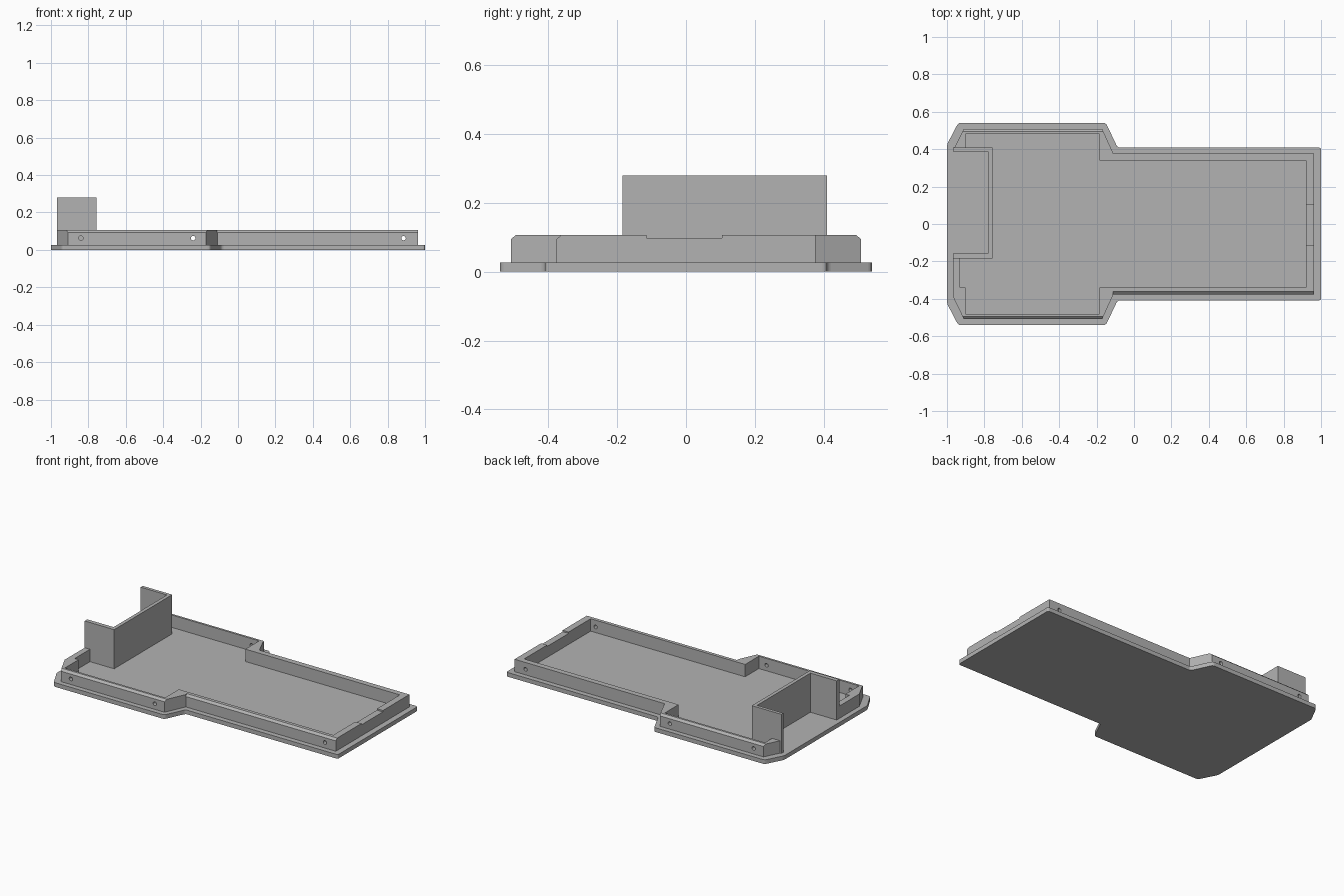
import bpy, bmesh
from math import pi
from mathutils import Matrix

if "Cube" in bpy.data.objects:
    bpy.data.objects.remove(bpy.data.objects["Cube"])

grey = bpy.data.materials.new("plain grey")
grey.use_nodes = True
GREY = (0.45, 0.45, 0.45, 1)
grey.diffuse_color = GREY
grey.node_tree.nodes["Principled BSDF"].inputs["Base Color"].default_value = GREY

FLOOR, RIM, TALL = 0.027, 0.107, 0.28


def finish(name, bm):
    bmesh.ops.recalc_face_normals(bm, faces=bm.faces)
    mesh = bpy.data.meshes.new(name)
    bm.to_mesh(mesh)
    bm.free()
    mesh.materials.append(grey)
    obj = bpy.data.objects.new(name, mesh)
    bpy.context.collection.objects.link(obj)
    return obj


def prism(name, outline, z0, z1, rounding=0):
    """Extrude a plan outline upward, optionally rounding its upright corners."""
    bm = bmesh.new()
    face = bm.faces.new([bm.verts.new((x, y, z0)) for x, y in outline])
    top = bmesh.ops.extrude_face_region(bm, geom=[face])["geom"]
    for v in top:
        if isinstance(v, bmesh.types.BMVert):
            v.co.z = z1
    if rounding:
        upright = [e for e in bm.edges
                   if abs(e.verts[0].co.z - e.verts[1].co.z) > 0.001]
        bmesh.ops.bevel(bm, geom=upright, offset=rounding, segments=3,
                        profile=0.5, affect='EDGES')
    return finish(name, bm)


def wedge(name, x0, x1, side, y):
    """Cutter that chamfers the outer top edge of a long wall."""
    bm = bmesh.new()
    profile = [(y - 0.025, RIM + 0.01), (y + 0.01, RIM + 0.01), (y + 0.01, RIM - 0.022)]
    ends = [[bm.verts.new((x, side * py, pz)) for py, pz in profile] for x in (x0, x1)]
    bm.faces.new(ends[0])
    bm.faces.new(ends[1])
    for i in range(3):
        j = (i + 1) % 3
        bm.faces.new((ends[0][i], ends[0][j], ends[1][j], ends[1][i]))
    return finish(name, bm)


def cut(target, cutter):
    mod = target.modifiers.new(cutter.name, 'BOOLEAN')
    mod.operation = 'DIFFERENCE'
    mod.solver = 'EXACT'
    mod.object = cutter
    cutter.hide_render = True
    cutter.hide_viewport = True
    cutter.display_type = 'WIRE'


def mirrored(half):
    """Close a back-half outline with its front mirror image."""
    return half + [(x, -y) for x, y in reversed(half)]


# Flat base plate with softly rounded corners
base_half = [(-1, 0.425), (-0.94, 0.54), (-0.15, 0.54), (-0.088, 0.409), (1, 0.409)]
prism("base_plate", mirrored(base_half), 0, FLOOR, 0.012)

# Rim wall: one band, open on the left side behind the connector bay
outer = mirrored([(-0.91, 0.508), (-0.17, 0.508), (-0.11, 0.376), (0.963, 0.376)])
inner = mirrored([(-0.902, 0.48), (-0.185, 0.48), (-0.185, 0.34), (0.92, 0.34)])
left_front = [(-0.968, -0.388), (-0.968, -0.184), (-0.93, -0.184),
              (-0.93, -0.34), (-0.902, -0.34)]
left_back = [(-0.902, 0.408), (-0.96, 0.408)]
rim = prism("rim_wall", outer + left_front + inner[::-1] + left_back, FLOOR, RIM)

# Chamfers on the outer top edges
cut(rim, wedge("chamfer_cutter_back", -1, -0.1, 1, 0.508))
cut(rim, wedge("chamfer_cutter_front_left", -1, -0.1, -1, 0.508))
cut(rim, wedge("chamfer_cutter_front_right", -0.112, 1, -1, 0.376))

# Shallow notch in the right end wall
notch = [(0.85, -0.115), (1.05, -0.115), (1.05, 0.105), (0.85, 0.105)]
cut(rim, prism("notch_cutter", notch, 0.098, 0.2))

# Screw holes through the front and back walls
for i, x in enumerate((-0.84, -0.24, 0.885)):
    bm = bmesh.new()
    bmesh.ops.create_cone(bm, cap_ends=True, segments=20, radius1=0.012, radius2=0.012,
                          depth=1.4, matrix=Matrix.Translation((x, 0, 0.063))
                          @ Matrix.Rotation(pi / 2, 4, 'X'))
    cut(rim, finish(f"screw_hole_cutter_{i + 1}", bm))

# Tall three-sided screen around the connector bay
screen = [(-0.968, -0.184), (-0.757, -0.184), (-0.757, 0.409), (-0.968, 0.409),
          (-0.968, 0.388), (-0.78, 0.388), (-0.78, -0.157), (-0.968, -0.157)]
prism("bay_screen", screen, FLOOR, TALL)
